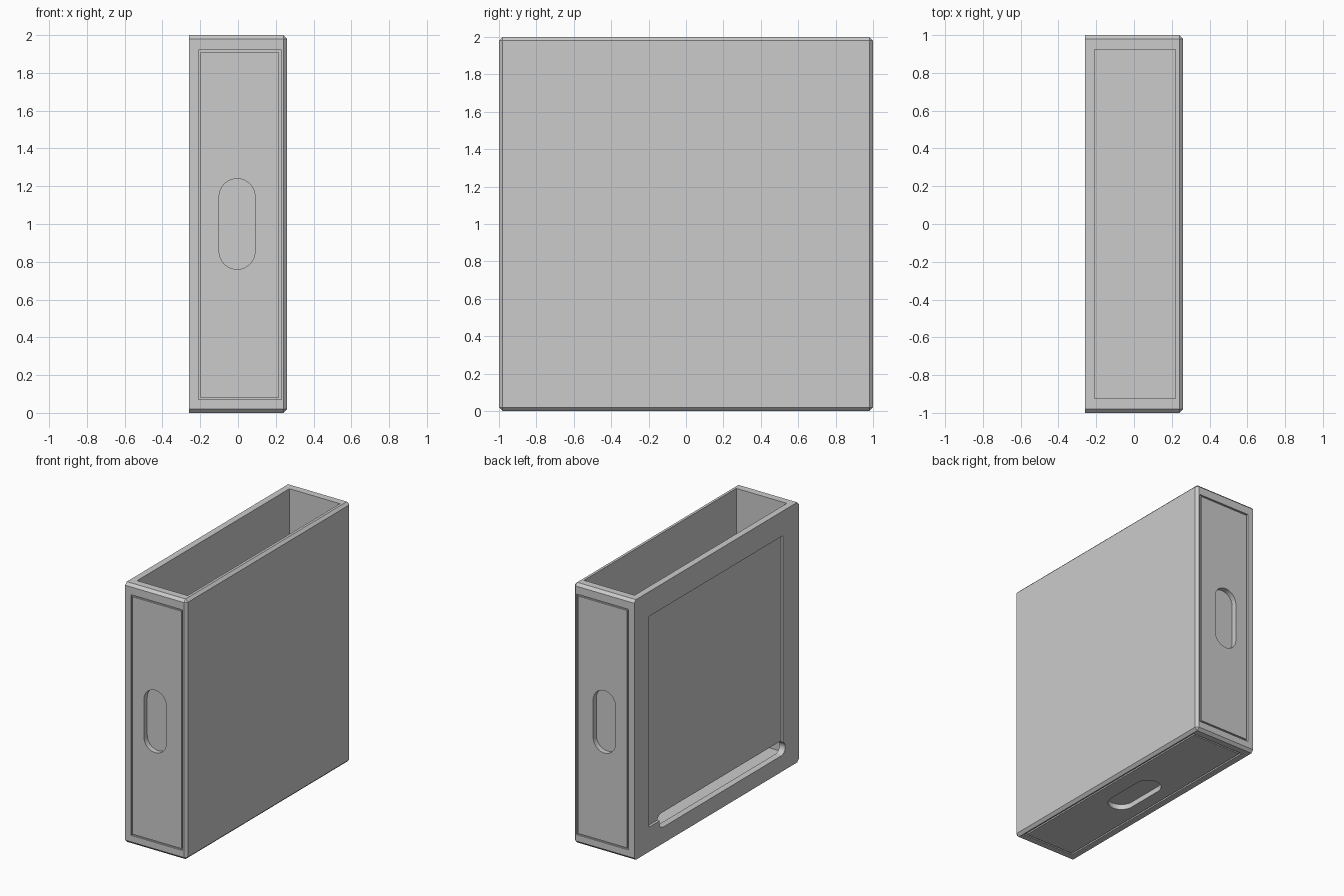
import bpy, bmesh, math
from mathutils import Vector, Matrix

cube = bpy.data.objects.get("Cube")
if cube:
    bpy.data.objects.remove(cube, do_unlink=True)

grey = bpy.data.materials.new("light_grey")
grey.use_nodes = True
colour = (0.6, 0.6, 0.6, 1)
grey.diffuse_color = colour
grey.node_tree.nodes["Principled BSDF"].inputs["Base Color"].default_value = colour

HALF_X, CHAMFER, GROOVE = 0.26, 0.02, 0.012


def finish(name, bm):
    bmesh.ops.recalc_face_normals(bm, faces=bm.faces)
    mesh = bpy.data.meshes.new(name)
    bm.to_mesh(mesh)
    bm.free()
    mesh.materials.append(grey)
    obj = bpy.data.objects.new(name, mesh)
    bpy.context.collection.objects.link(obj)
    return obj


def box_bm(low, high):
    low, high = Vector(low), Vector(high)
    bm = bmesh.new()
    bmesh.ops.create_cube(bm, size=1, matrix=Matrix.Translation((low + high) / 2)
                          @ Matrix.Diagonal((*(high - low), 1)))
    return bm


def box(name, low, high):
    return finish(name, box_bm(low, high))


def stadium(name, centre, along, across, axis, length, width, depth):
    """Round-ended slot solid, centred on the surface, running along one axis."""
    radius, straight, steps = width / 2, length / 2 - width / 2, 16
    bm = bmesh.new()
    verts = []
    for side, start in ((1, -math.pi / 2), (-1, math.pi / 2)):
        for i in range(steps + 1):
            a = start + math.pi * i / steps
            verts.append(bm.verts.new(Vector(centre) - Vector(axis) * depth
                         + Vector(along) * (side * straight + radius * math.cos(a))
                         + Vector(across) * radius * math.sin(a)))
    face = bm.faces.new(verts)
    out = bmesh.ops.extrude_face_region(bm, geom=[face])
    top = [g for g in out["geom"] if isinstance(g, bmesh.types.BMVert)]
    bmesh.ops.translate(bm, verts=top, vec=Vector(axis) * depth * 2)
    return finish(name, bm)


def cut(obj, cutter):
    mod = obj.modifiers.new("cut", 'BOOLEAN')
    mod.operation, mod.solver, mod.object = 'DIFFERENCE', 'EXACT', cutter
    bpy.context.view_layer.update()
    graph = bpy.context.evaluated_depsgraph_get()
    mesh = bpy.data.meshes.new_from_object(obj.evaluated_get(graph))
    obj.modifiers.clear()
    obj.data = mesh


def discard(cutter):
    bpy.data.objects.remove(cutter, do_unlink=True)


# Case block: chamfered everywhere except round the window side
bm = box_bm((-HALF_X, -1, 0), (HALF_X, 1, 2))
edges = [e for e in bm.edges if any(v.co.x > 0 for v in e.verts)]
bmesh.ops.bevel(bm, geom=edges, offset=CHAMFER, segments=1, affect='EDGES')
case = finish("case", bm)

# Open cavity
cavity = box("cavity_cutter", (-0.21, -0.925, 0.08), (0.22, 0.925, 2.2))
cut(case, cavity)
discard(cavity)

# Grooved end and base panels, each with a round-ended finger slot
panels = {
    "front_panel": ((-0.21, -1, 0.07), (0.23, -1, 1.92), (0, -1, 0), (0, 0, 1), (-0.005, -1, 1)),
    "back_panel": ((-0.21, 1, 0.07), (0.23, 1, 1.92), (0, 1, 0), (0, 0, 1), (-0.005, 1, 1)),
    "base_panel": ((-0.21, -0.93, 0), (0.23, 0.93, 0), (0, 0, -1), (0, 1, 0), (-0.005, 0, 0)),
}
for name, (low, high, axis, along, centre) in panels.items():
    low, high, axis = Vector(low), Vector(high), Vector(axis)
    gap = (Vector((1, 0, 0)) + Vector(along)) * GROOVE

    def span(a, b, inner, outer):
        p, q = a + axis * inner, b + axis * outer
        return (tuple(map(min, p, q)), tuple(map(max, p, q)))

    recess = box("recess_cutter", *span(low, high, -GROOVE, 0.05))
    cut(case, recess)
    discard(recess)
    panel = box(name, *span(low + gap, high - gap, -GROOVE, 0))
    slot = stadium("slot_cutter", centre, along, (1, 0, 0), axis, 0.48, 0.19, 0.04)
    cut(case, slot)
    cut(panel, slot)
    discard(slot)

# Shallow square recess on the window side with a through slot at its foot
recess = box("window_cutter", (-0.4, -0.81, 0.19), (-0.24, 0.82, 1.81))
cut(case, recess)
discard(recess)
slot = stadium("long_slot_cutter", (-HALF_X, -0.07, 0.175), (0, 1, 0), (0, 0, 1),
               (-1, 0, 0), 1.53, 0.1, 0.1)
cut(case, slot)
discard(slot)

# Smooth the slot ends and keep the hard edges
for obj in bpy.context.collection.objects:
    if obj.type == 'MESH' and obj.data.materials and obj.data.materials[0] == grey:
        bpy.ops.object.select_all(action='DESELECT')
        bpy.context.view_layer.objects.active = obj
        obj.select_set(True)
        bpy.ops.object.shade_smooth_by_angle(angle=math.radians(25))
